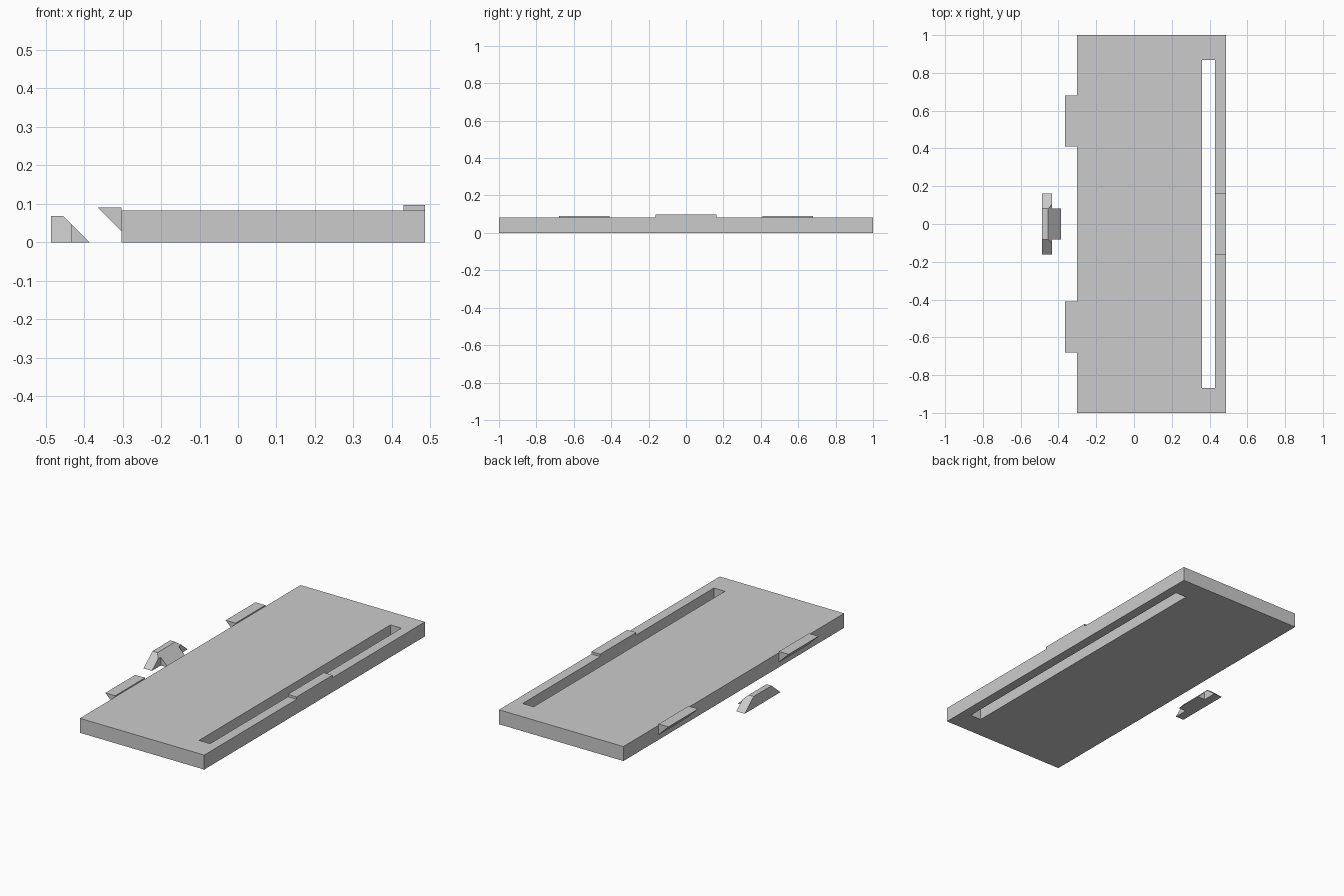
import bpy, bmesh
from mathutils import Vector

cube = bpy.data.objects.get("Cube")
if cube:
    bpy.data.objects.remove(cube, do_unlink=True)

grey = bpy.data.materials.new("plain_grey")
grey.use_nodes = True
grey.diffuse_color = (0.6, 0.6, 0.6, 1)
grey.node_tree.nodes["Principled BSDF"].inputs["Base Color"].default_value = (0.6, 0.6, 0.6, 1)


def finish(name, bm):
    bmesh.ops.recalc_face_normals(bm, faces=bm.faces)
    mesh = bpy.data.meshes.new(name)
    bm.to_mesh(mesh)
    bm.free()
    mesh.materials.append(grey)
    obj = bpy.data.objects.new(name, mesh)
    bpy.context.collection.objects.link(obj)
    return obj


def extrude(bm, faces, offset):
    made = bmesh.ops.extrude_face_region(bm, geom=faces, use_keep_orig=True)
    moved = [v for v in made["geom"] if isinstance(v, bmesh.types.BMVert)]
    bmesh.ops.translate(bm, verts=moved, vec=offset)


def prism(points, offset):
    bm = bmesh.new()
    face = bm.faces.new([bm.verts.new(p) for p in points])
    extrude(bm, [face], offset)
    return bm


def rectangle(x0, x1, y0, y1, z):
    return [(x0, y0, z), (x1, y0, z), (x1, y1, z), (x0, y1, z)]


left, right, height = -0.303, 0.486, 0.083
slot_left, slot_right, slot_end = 0.36, 0.43, 0.867

# Flat panel with a long slot right through it
bm = bmesh.new()
outer = [bm.verts.new(p) for p in rectangle(left, right, -1, 1, 0)]
inner = [bm.verts.new(p) for p in rectangle(slot_left, slot_right, -slot_end, slot_end, 0)]
ring = []
for i in range(4):
    j = (i + 1) % 4
    ring.append(bm.faces.new((outer[i], outer[j], inner[j], inner[i])))
extrude(bm, ring, (0, 0, height))
finish("slotted_panel", bm)

# Low raised pad on the rim beside the slot
finish("rim_pad", prism(rectangle(slot_right, right, -0.163, 0.163, height), (0, 0, 0.014)))

# Pair of wedge hooks on the opposite edge
for name, y in (("front_hook", -0.68), ("back_hook", 0.41)):
    profile = [(-0.365, y, 0.09), (left, y, 0.09), (left, y, 0.029)]
    finish(name, prism(profile, (0, 0.27, 0)))

# Separate latch: body with sloping ends and one bevelled edge
x0, x1, top = -0.486, -0.433, 0.068
bm = prism([(x0, -0.162, 0), (x0, 0.162, 0), (x0, 0.081, top), (x0, -0.081, top)],
           (x1 - x0, 0, 0))
cut = bmesh.ops.bisect_plane(bm, geom=bm.verts[:] + bm.edges[:] + bm.faces[:],
                             plane_co=(-0.454, 0, top), plane_no=Vector((1, 0, 1)),
                             clear_outer=True)
edges = [e for e in cut["geom_cut"] if isinstance(e, bmesh.types.BMEdge)]
bmesh.ops.holes_fill(bm, edges=edges)
finish("latch_body", bm)

# Latch nose continuing the bevel down to the ground
finish("latch_nose", prism([(x1, -0.081, 0), (-0.386, -0.081, 0), (x1, -0.081, 0.047)],
                           (0, 0.162, 0)))
